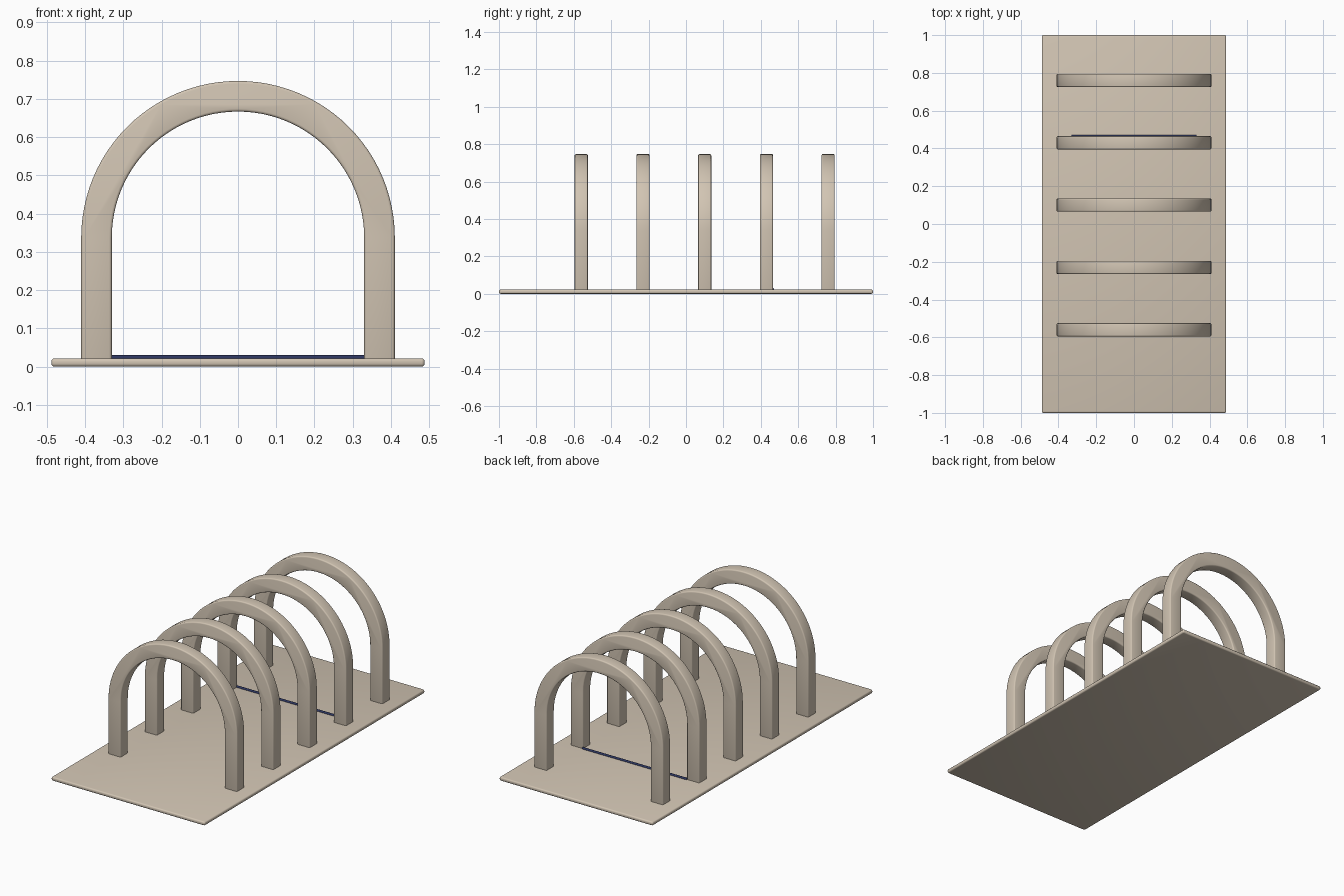
import bpy, bmesh, math

if "Cube" in bpy.data.objects:
    bpy.data.objects.remove(bpy.data.objects["Cube"])

def material(name, rgb):
    m = bpy.data.materials.new(name)
    m.diffuse_color = (*rgb, 1)
    m.use_nodes = True
    m.node_tree.nodes["Principled BSDF"].inputs["Base Color"].default_value = m.diffuse_color
    return m

TAN = material("warm beige", (0.64, 0.555, 0.45))
NAVY = material("dark navy", (0.025, 0.035, 0.11))

def extrude_outline(name, outline, start, depth, bevel, mat):
    """Extrude a closed outline along depth, round its sharp edges, smooth it."""
    bm = bmesh.new()
    verts = [bm.verts.new((p[0] + start[0], p[1] + start[1], p[2] + start[2]))
             for p in outline]
    face = bm.faces.new(verts)
    out = bmesh.ops.extrude_face_region(bm, geom=[face])
    bmesh.ops.translate(bm, vec=depth,
                        verts=[g for g in out["geom"] if isinstance(g, bmesh.types.BMVert)])
    bmesh.ops.recalc_face_normals(bm, faces=bm.faces)
    sharp = [e for e in bm.edges if e.calc_face_angle(0) > math.radians(40)]
    bmesh.ops.bevel(bm, geom=sharp, offset=bevel, segments=3, profile=0.5,
                    affect='EDGES', clamp_overlap=True)
    bmesh.ops.recalc_face_normals(bm, faces=bm.faces)
    me = bpy.data.meshes.new(name)
    bm.to_mesh(me)
    bm.free()
    me.materials.append(mat)
    ob = bpy.data.objects.new(name, me)
    bpy.context.collection.objects.link(ob)
    smooth(ob)
    return ob

def smooth(ob):
    bpy.ops.object.select_all(action='DESELECT')
    ob.select_set(True)
    bpy.context.view_layer.objects.active = ob
    bpy.ops.object.shade_smooth_by_angle(angle=math.radians(40))

# Base plate with rounded rim
W, T = 0.488, 0.022
extrude_outline("base_plate", [(-W, -1, 0), (W, -1, 0), (W, 1, 0), (-W, 1, 0)],
                (0, 0, 0), (0, 0, T), 0.008, TAN)

# Row of five round-topped arches
OUTER, INNER, SPRING, FOOT, DEPTH, N = 0.41, 0.33, 0.337, 0.012, 0.07, 48

def half_ring(r):
    return [(r * math.cos(math.pi * i / N), 0, SPRING + r * math.sin(math.pi * i / N))
            for i in range(N + 1)]

profile = ([(OUTER, 0, FOOT)] + half_ring(OUTER) + [(-OUTER, 0, FOOT), (-INNER, 0, FOOT)]
           + half_ring(INNER)[::-1] + [(INNER, 0, FOOT)])
for k in range(5):
    y = -0.56 + 0.33 * k
    extrude_outline(f"arch_{k + 1}", profile, (0, y - DEPTH / 2, 0), (0, DEPTH, 0), 0.007, TAN)

# Thin dark rod across the floor beside the fourth arch
bpy.ops.mesh.primitive_cylinder_add(vertices=16, radius=0.0075, depth=0.664,
                                    location=(0, 0.464, 0.0225),
                                    rotation=(0, math.pi / 2, 0))
rod = bpy.context.object
rod.name = "floor_rod"
rod.data.materials.append(NAVY)
smooth(rod)
